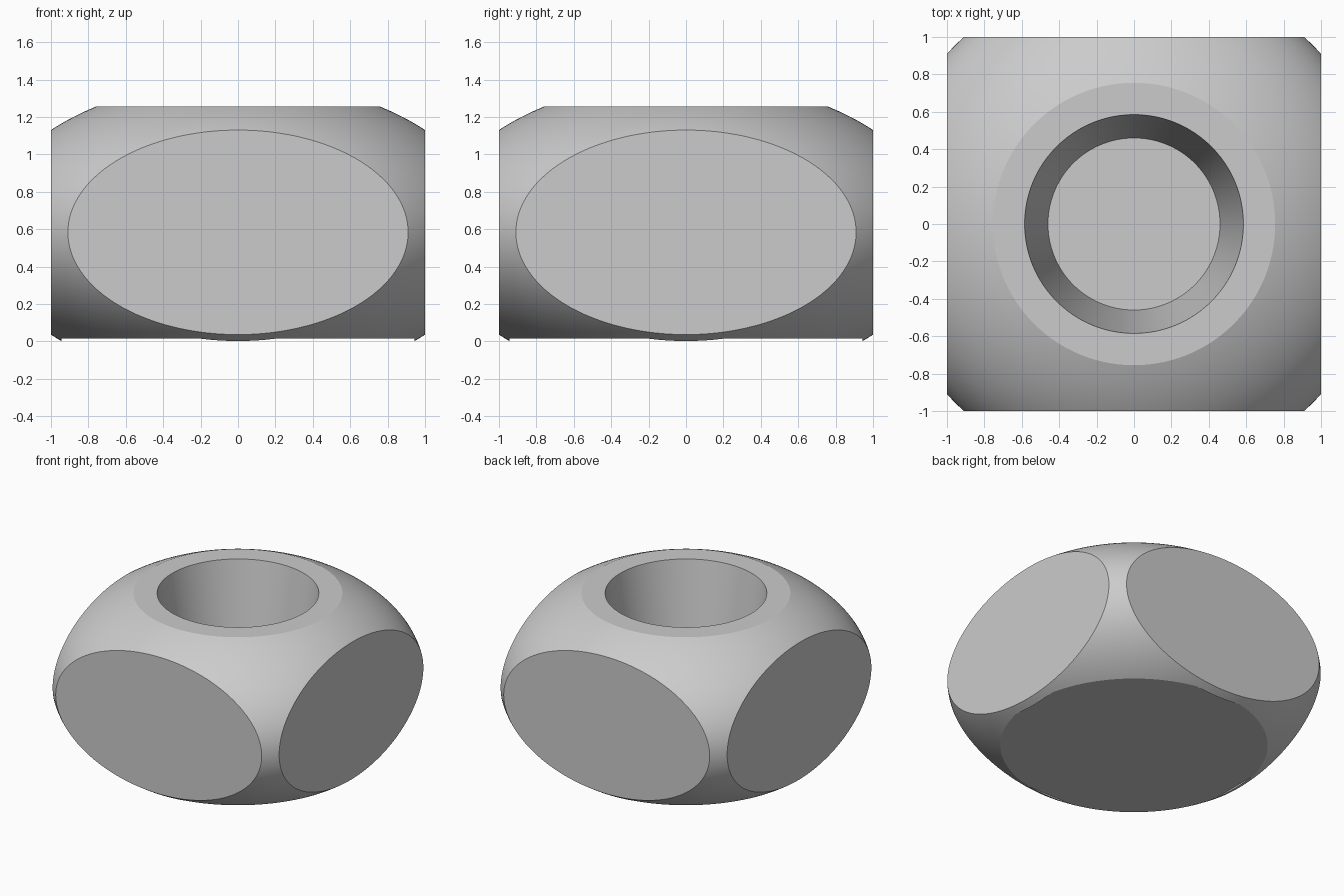
import bpy
import math

old = bpy.data.objects.get("Cube")
if old:
    bpy.data.objects.remove(old, do_unlink=True)

RADIUS, SQUASH = 1.352, 0.601      # ellipsoid size
MID, TOP, BASE = 0.583, 1.257, 0.015
HOLE_TOP, HOLE_FLOOR, HOLE_DEPTH = 0.585, 0.46, 0.8

gray = bpy.data.materials.new("plain gray")
gray.use_nodes = True
color = (0.6, 0.6, 0.6, 1)
gray.diffuse_color = color
gray.node_tree.nodes["Principled BSDF"].inputs["Base Color"].default_value = color


def box(name, half, low, high):
    bpy.ops.mesh.primitive_cube_add(size=2, location=(0, 0, (low + high) / 2))
    obj = bpy.context.object
    obj.name = name
    obj.scale = (half, half, (high - low) / 2)
    return obj


def cut(target, cutter, operation):
    """Apply a boolean to the target, then remove the cutter."""
    cutter.hide_render = True
    bpy.context.view_layer.update()
    mod = target.modifiers.new("cut", 'BOOLEAN')
    mod.object, mod.operation, mod.solver = cutter, operation, 'EXACT'
    bpy.ops.object.select_all(action='DESELECT')
    target.select_set(True)
    bpy.context.view_layer.objects.active = target
    bpy.ops.object.modifier_apply(modifier=mod.name)
    bpy.data.objects.remove(cutter, do_unlink=True)


# Squashed sphere body
bpy.ops.mesh.primitive_uv_sphere_add(segments=192, ring_count=96, radius=RADIUS,
                                     location=(0, 0, MID))
body = bpy.context.object
body.name = "holder_body"
body.scale.z = SQUASH
bpy.ops.object.transform_apply(location=True, rotation=False, scale=True)
body.data.materials.append(gray)

# Four flat sides and the flat top
cut(body, box("side_trimmer", 1, -1, TOP), 'INTERSECT')

# Flat base, cut by a square slightly narrower than the body
cut(body, box("base_trimmer", 0.945, -1, BASE), 'DIFFERENCE')

# Tapered cup, its cutter extended a little above the top
over = 0.1
taper = (HOLE_TOP - HOLE_FLOOR) / HOLE_DEPTH
bpy.ops.mesh.primitive_cone_add(vertices=96, radius1=HOLE_FLOOR,
                                radius2=HOLE_TOP + taper * over,
                                depth=HOLE_DEPTH + over,
                                location=(0, 0, TOP + (over - HOLE_DEPTH) / 2))
cut(body, bpy.context.object, 'DIFFERENCE')

# One material throughout, smooth with crisp rims
body.data.materials.clear()
body.data.materials.append(gray)
for face in body.data.polygons:
    face.material_index = 0
bpy.ops.object.shade_smooth_by_angle(angle=math.radians(18))
